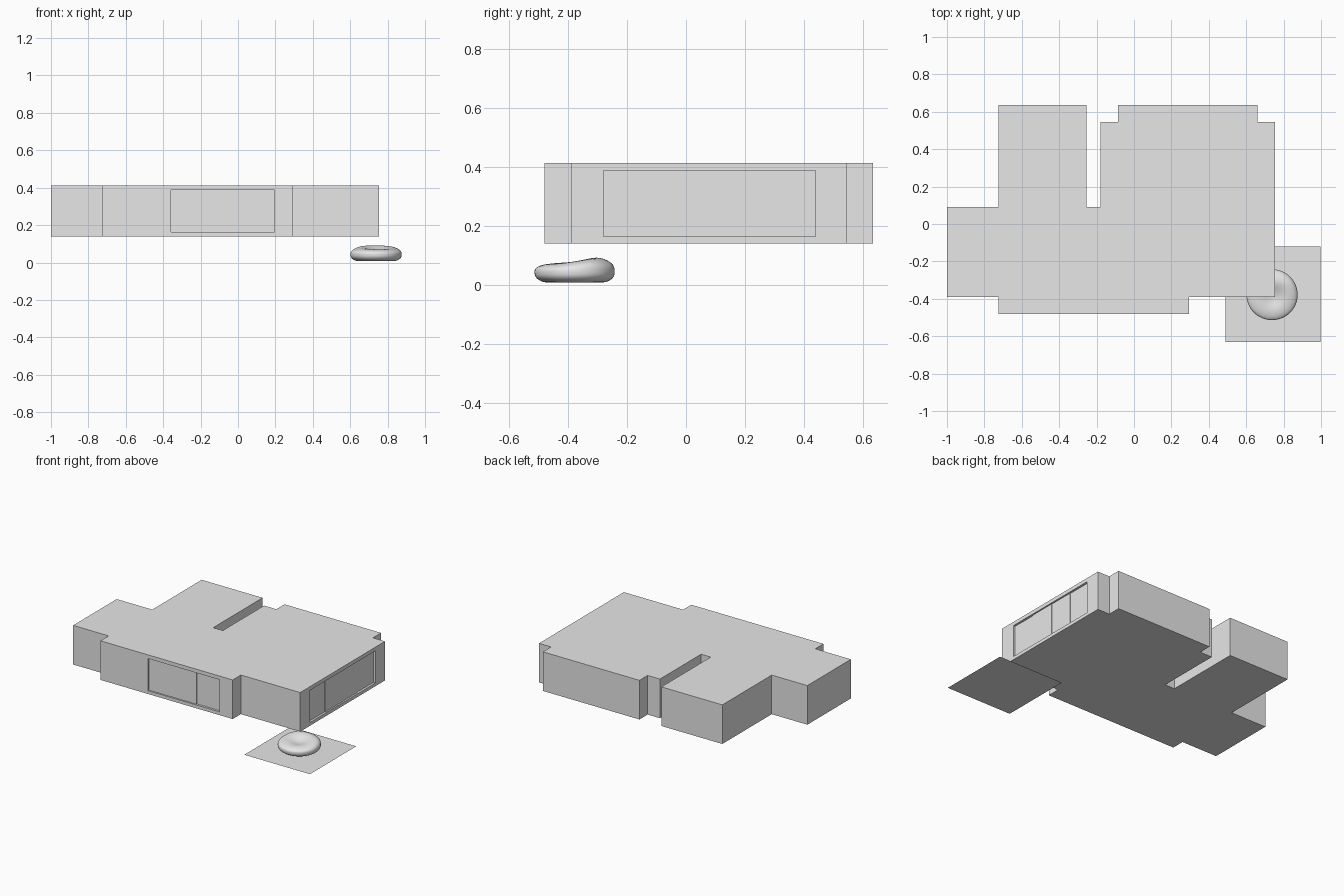
import bpy
import bmesh
import math
from mathutils import Vector

old = bpy.data.objects.get("Cube")
if old:
    bpy.data.objects.remove(old, do_unlink=True)

# One plain grey for everything
GREY = (0.8, 0.8, 0.8, 1)
grey = bpy.data.materials.new("plain_grey")
grey.use_nodes = True
grey.diffuse_color = GREY
grey.node_tree.nodes["Principled BSDF"].inputs["Base Color"].default_value = GREY

FLOOR, ROOF = 0.14, 0.413


def add_object(name, bm):
    mesh = bpy.data.meshes.new(name)
    bmesh.ops.recalc_face_normals(bm, faces=bm.faces)
    bm.to_mesh(mesh)
    bm.free()
    mesh.materials.append(grey)
    obj = bpy.data.objects.new(name, mesh)
    bpy.context.collection.objects.link(obj)
    return obj


def add_box(bm, low, high):
    low, high = Vector(low), Vector(high)
    verts = bmesh.ops.create_cube(bm, size=1)["verts"]
    for v in verts:
        v.co = (low + high) / 2 + v.co * (high - low)


# Building block: floor plan raised to the roof
plan = [(-1, -0.39), (-0.725, -0.39), (-0.725, -0.48), (0.295, -0.48),
        (0.295, -0.39), (0.753, -0.39), (0.753, 0.545), (0.66, 0.545),
        (0.66, 0.635), (-0.085, 0.635), (-0.085, 0.545), (-0.18, 0.545),
        (-0.18, 0.09), (-0.255, 0.09), (-0.255, 0.635), (-0.725, 0.635),
        (-0.725, 0.09), (-1, 0.09)]
bm = bmesh.new()
base = bm.faces.new([bm.verts.new((x, y, FLOOR)) for x, y in plan])
raised = bmesh.ops.extrude_face_region(bm, geom=[base])["geom"]
bmesh.ops.translate(bm, vec=(0, 0, ROOF - FLOOR),
                    verts=[g for g in raised if isinstance(g, bmesh.types.BMVert)])
building = add_object("building_block", bm)

# Window openings: one row of sliding panes in the front and one in the side
SILL, HEAD = 0.163, 0.387
REVEAL = 0.018


def window(name, start, end, depths, to_world):
    """Cut a recess, then set sliding panes at the given depths in it."""
    bm = bmesh.new()
    a, b = to_world(start, -0.02), to_world(end, REVEAL)
    low = [min(p) for p in zip(a, b)]
    high = [max(p) for p in zip(a, b)]
    add_box(bm, (*low, SILL), (*high, HEAD))
    cutter = add_object(name + "_cutter", bm)
    cutter.hide_render = True
    cutter.hide_viewport = True
    cut = building.modifiers.new(name, "BOOLEAN")
    cut.operation = "DIFFERENCE"
    cut.solver = "EXACT"
    cut.object = cutter

    bm = bmesh.new()
    step = (end - start) / len(depths)
    for i, depth in enumerate(depths):
        a = to_world(start + i * step, depth)
        b = to_world(start + (i + 1) * step, REVEAL)
        low = [min(p) for p in zip(a, b)]
        high = [max(p) for p in zip(a, b)]
        add_box(bm, (*low, SILL), (*high, HEAD))
    add_object(name + "_panes", bm)


window("front_window", -0.357, 0.194, [0.010, 0.010, 0.015],
       lambda t, d: (t, -0.48 + d))
window("side_window", -0.28, 0.44, [0.015, 0.010, 0.012, 0.015],
       lambda t, d: (0.753 - d, t))

# Ground mat: a single flat sheet
bm = bmesh.new()
bm.faces.new([bm.verts.new((x, y, 0)) for x, y in
              ((0.49, -0.63), (0.997, -0.63), (0.997, -0.12), (0.49, -0.12))])
add_object("ground_mat", bm)

# Bean bag: flattened cushion, raised at the back with a dent to sit in
bm = bmesh.new()
bmesh.ops.create_uvsphere(bm, u_segments=48, v_segments=28, radius=1)
for v in bm.verts:
    x, y, z = v.co
    r = math.hypot(x, y)
    # boxier rim
    swell = (r ** 0.7 / r) if r > 0.001 else 1
    px, py = x * swell, y * swell
    height = 0.040 + 0.011 * py
    if z > 0:
        lift = abs(z) ** 0.75 * height
        dent = 0.020 * math.exp(-((px - 0.05) ** 2 + (py + 0.1) ** 2) / 0.16)
        crease = 0.004 * math.sin(3 * math.atan2(py, px) + 0.6) * px * px
        lift += (crease - dent) * z
        lift += 0.007 * math.exp(-((py - 0.55) ** 2) / 0.1) * z
    else:
        lift = -min(abs(z) ** 0.75 * 0.045, 0.036)
    v.co = (0.738 + px * 0.137, -0.378 + py * 0.136, 0.044 + lift)
bag = add_object("bean_bag", bm)
bpy.ops.object.select_all(action="DESELECT")
bag.select_set(True)
bpy.context.view_layer.objects.active = bag
bpy.ops.object.shade_smooth_by_angle(angle=math.radians(50))
